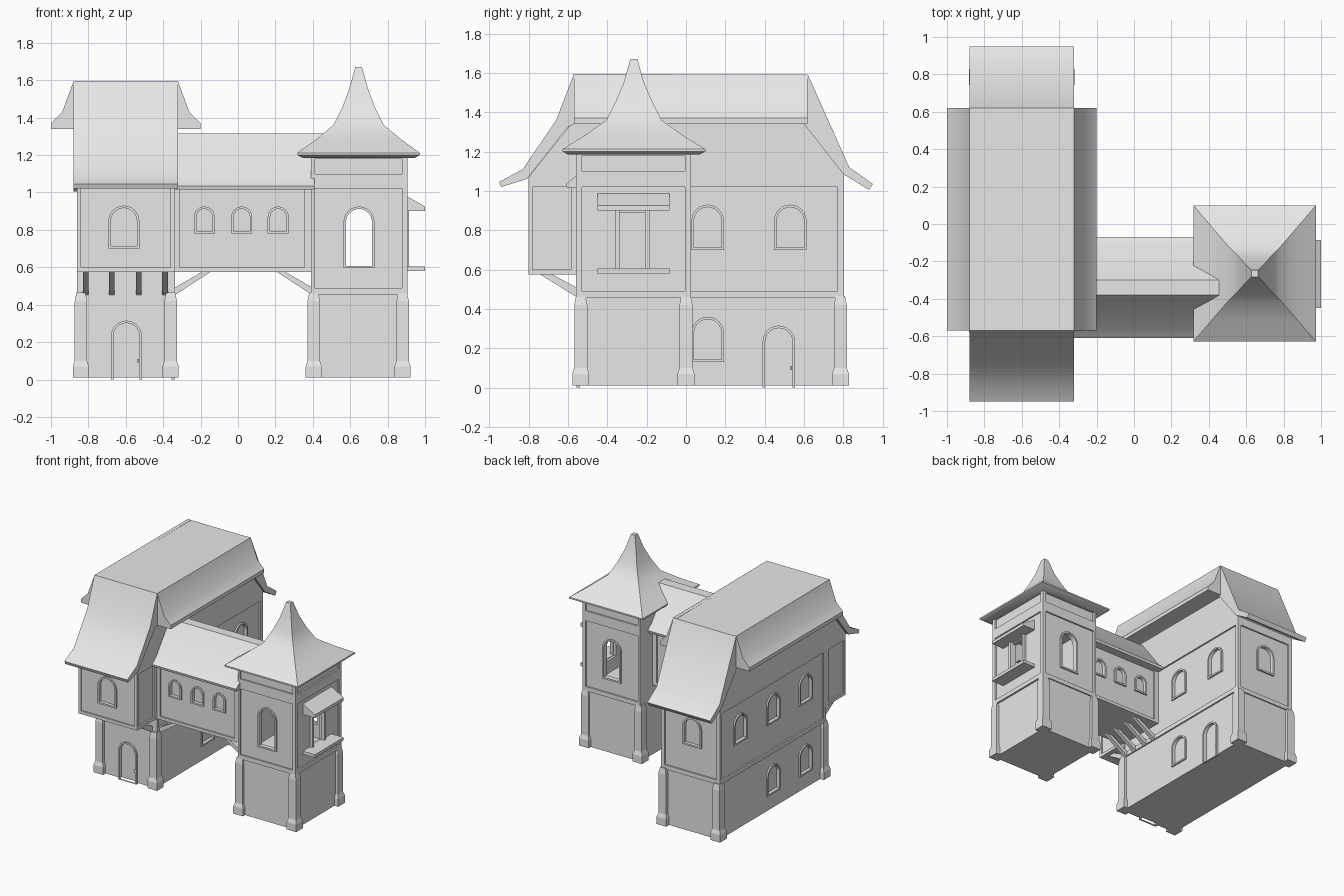
import bpy, bmesh, math
from mathutils import Vector

if "Cube" in bpy.data.objects:
    bpy.data.objects.remove(bpy.data.objects["Cube"], do_unlink=True)

stone = bpy.data.materials.new("pale_grey")
stone.use_nodes = True
GREY = (0.8, 0.8, 0.8, 1)
stone.diffuse_color = GREY
for node in stone.node_tree.nodes:
    if node.type == 'BSDF_PRINCIPLED':
        node.inputs["Base Color"].default_value = GREY


# ---- helpers ----
def finish(name, bm):
    bmesh.ops.recalc_face_normals(bm, faces=bm.faces)
    mesh = bpy.data.meshes.new(name)
    bm.to_mesh(mesh)
    bm.free()
    mesh.materials.append(stone)
    ob = bpy.data.objects.new(name, mesh)
    bpy.context.collection.objects.link(ob)
    return ob


def at(axis, p, t):
    return (t, p[0], p[1]) if axis == 'x' else (p[0], t, p[1])


def prism(name, pts, axis, a, b, hole=None):
    """Extrude a profile along x or y; an optional inner loop makes it a ring."""
    bm = bmesh.new()
    n = len(pts)
    loops = [[[bm.verts.new(at(axis, p, t)) for p in loop] for t in (a, b)]
             for loop in ([pts, hole] if hole else [pts])]
    for near, far in loops:
        for i in range(n):
            j = (i + 1) % n
            bm.faces.new((near[i], near[j], far[j], far[i]))
    for k in (0, 1):
        if hole:
            o, h = loops[0][k], loops[1][k]
            for i in range(n):
                j = (i + 1) % n
                bm.faces.new((o[i], o[j], h[j], h[i]))
        else:
            bm.faces.new(loops[0][k])
    return finish(name, bm)


def box(name, x, y, z):
    return prism(name, [(x[0], z[0]), (x[1], z[0]), (x[1], z[1]), (x[0], z[1])], 'y', *y)


def loft(name, cx, cy, rings):
    """Stack rectangles given as (half x, half y, z)."""
    bm = bmesh.new()
    rows = [[bm.verts.new((cx + sx * hx, cy + sy * hy, z))
             for sx, sy in ((-1, -1), (1, -1), (1, 1), (-1, 1))] for hx, hy, z in rings]
    bm.faces.new(rows[0])
    bm.faces.new(rows[-1])
    for lo, hi in zip(rows, rows[1:]):
        for i in range(4):
            j = (i + 1) % 4
            bm.faces.new((lo[i], lo[j], hi[j], hi[i]))
    return finish(name, bm)


def carve(ob, cutter):
    mod = ob.modifiers.new("cut", 'BOOLEAN')
    mod.operation = 'DIFFERENCE'
    mod.solver = 'EXACT'
    mod.object = cutter
    bpy.context.view_layer.objects.active = ob
    bpy.ops.object.modifier_apply(modifier=mod.name)
    bpy.data.objects.remove(cutter, do_unlink=True)


def smooth(ob):
    bpy.ops.object.select_all(action='DESELECT')
    ob.select_set(True)
    bpy.context.view_layer.objects.active = ob
    bpy.ops.object.shade_smooth_by_angle(angle=math.radians(38))


def arch(c, z0, z1, w):
    r = w / 2
    curve = [(c + r * math.cos(math.pi * i / 12), z1 - r + r * math.sin(math.pi * i / 12))
             for i in range(13)]
    return [(c + r, z0)] + curve + [(c - r, z0)]


def opening(name, wall, axis, plane, side, c, z0, z1, w, rim=0.013, sill=True, deep=True):
    """Arched frame on a wall, with a shallow reveal cut behind it."""
    inner = arch(c, z0 + (rim if sill else 0), z1 - rim, w - 2 * rim)
    if deep:
        carve(wall, prism("cutter", inner, axis, plane - side * 0.015, plane + side * 0.05))
    prism(name, arch(c, z0, z1, w), axis, plane - side * 0.006, plane + side * 0.012, inner)


def pillar(name, x, y):
    loft(name, x, y, [(.043, .043, .01), (.043, .043, .07), (.033, .033, .1),
                      (.033, .033, .42), (.024, .024, .465)])


REC = 0.012


def panel(wall, axis, plane, side, u, z):
    a, b = plane - side * REC, plane + side * 0.05
    if axis == 'x':
        carve(wall, box("cutter", sorted((a, b)), u, z))
    else:
        carve(wall, box("cutter", u, sorted((a, b)), z))


# ---- long house: walls ----
lower = box("house_ground_floor", (-.85, -.35), (-.545, .79), (.01, .47))
upper = prism("house_upper_floor", [(.8, .455), (.8, 1.09), (.59, 1.37), (-.56, 1.37), (-.8, 1.07),
                                    (-.8, .575), (-.55, .575), (-.55, .455)], 'x', -.862, -.338)
for px, s in ((-.862, -1), (-.338, 1)):
    panel(upper, 'x', px, s, (-.52, .77), (.49, 1.02))
    panel(upper, 'x', px, s, (-.78, -.585), (.6, 1.02))
panel(upper, 'y', -.8, -1, (-.84, -.36), (.6, 1.02))
panel(upper, 'y', .8, 1, (-.83, -.37), (.49, 1.02))
for x in (-.84, -.36):
    for y in (-.535, .785):
        pillar("house_pillar", x, y)

# ---- long house: windows and doors ----
for y in (-.3, .11, .53):
    for px, s in ((-.85, -1), (-.35, 1)):
        opening("upper_window", upper, 'x', px, s, y, .7, .93, .165)
for py, s in ((-.788, -1), (.788, 1)):
    opening("end_window", upper, 'y', py, s, -.61, .7, .93, .165)
for px, s, y in ((-.85, -1, -.3), (-.85, -1, .11), (.35 * -1, 1, .11)):
    opening("ground_window", lower, 'x', px, s, y, .13, .36, .165)
opening("front_door_frame", lower, 'y', -.545, -1, -.597, 0, .315, .165, sill=False)
opening("side_door_frame", lower, 'x', -.35, 1, .472, 0, .315, .165, sill=False)
box("front_door_handle", (-.54, -.53), (-.552, -.525), (.09, .11))
box("side_door_handle", (-.37, -.343), (.53, .54), (.09, .11))

# ---- overhang braces ----
for x in (-.815, -.675, -.53, -.39):
    prism("overhang_brace", [(-.54, .45), (-.54, .5), (-.69, .58), (-.75, .58)],
          'x', x - .015, x + .015)

# ---- long house: roof ----
smooth(prism("house_roof", [(-.57, 1.595), (.62, 1.59), (.83, 1.12), (.95, 1.035), (.93, 1.005),
                            (.8, 1.085), (.6, 1.34), (-.57, 1.34), (-.6, 1.325), (-.81, 1.06),
                            (-.94, 1.02), (-.95, 1.045), (-.83, 1.11), (-.66, 1.36)],
             'x', -.88, -.32))
for s in (-1, 1):
    smooth(prism("roof_side_skirt", [(-.6 + s * a, z) for a, z in (
        (.28, 1.592), (.34, 1.43), (.4, 1.37), (.4, 1.34), (.25, 1.34), (.25, 1.592))],
        'y', -.569, .619))

# ---- tower ----
box("tower_base", (.395, .89), (-.55, .015), (.01, .47))
tower = box("tower_upper_floor", (.39, .905), (-.56, .025), (.455, 1.195))
carve(tower, box("cutter", (.43, .86), (-.52, -.02), (.5, 1.05)))
for py, s in ((-.56, -1), (.025, 1)):
    for z in ((.49, 1.02), (1.1, 1.18)):
        panel(tower, 'y', py, s, (.412, .878), z)
for z in ((.49, 1.02), (1.1, 1.18)):
    panel(tower, 'x', .905, 1, (-.53, -.005), z)
carve(tower, prism("cutter", arch(.647, .605, .915, .14), 'y', -.8, .3))
for py, s in ((-.548, -1), (.013, 1)):
    opening("tower_window", tower, 'y', py, s, .647, .595, .925, .165, deep=False)
carve(tower, box("cutter", (.8, 1.1), (-.34, -.2), (.6, .89)))
for x in (.405, .88):
    for y in (-.535, 0):
        pillar("tower_pillar", x, y)
smooth(loft("tower_roof", .645, -.265, [(.3, .335, 1.185), (.327, .363, 1.2), (.327, .363, 1.212),
                                        (.23, .25, 1.282), (.135, .14, 1.36), (.085, .09, 1.46),
                                        (.05, .05, 1.555), (.018, .018, 1.67)]))

# ---- tower balcony ----
box("balcony_shelf", (.88, 1), (-.45, -.085), (.58, .605))
prism("balcony_awning", [(.885, .99), (1, .925), (1, .9), (.885, .9)], 'y', -.45, -.085)
for y in (-.35, -.197):
    box("balcony_door_post", (.885, .915), (y - .012, y + .012), (.6, .91))

# ---- bridge ----
bridge = box("bridge_walls", (-.345, .395), (-.55, -.13), (.575, 1.06))
for py, s in ((-.55, -1), (-.13, 1)):
    panel(bridge, 'y', py, s, (-.31, .355), (.6, 1.02))
    for x in (-.18, .02, .215):
        opening("bridge_window", bridge, 'y', py - s * REC, s, x, .78, .925, .112)
for y in (-.5, -.4, -.28, -.18):
    for end, s in ((-.34, 1), (.4, -1)):
        prism("bridge_brace", [(end, .45), (end, .49), (end + s * .155, .58), (end + s * .2, .58)],
              'y', y - .015, y + .015)
smooth(prism("bridge_roof", [(-.38, 1.315), (-.56, 1.075), (-.61, 1.035), (-.605, 1.015),
                             (-.075, 1.015), (-.07, 1.035), (-.12, 1.075), (-.3, 1.315)],
             'x', -.345, .41))
prism("bridge_roof_ridge", [(-.38, 1.315), (-.46, 1.208), (-.22, 1.208), (-.3, 1.315)],
      'x', .405, .465)
